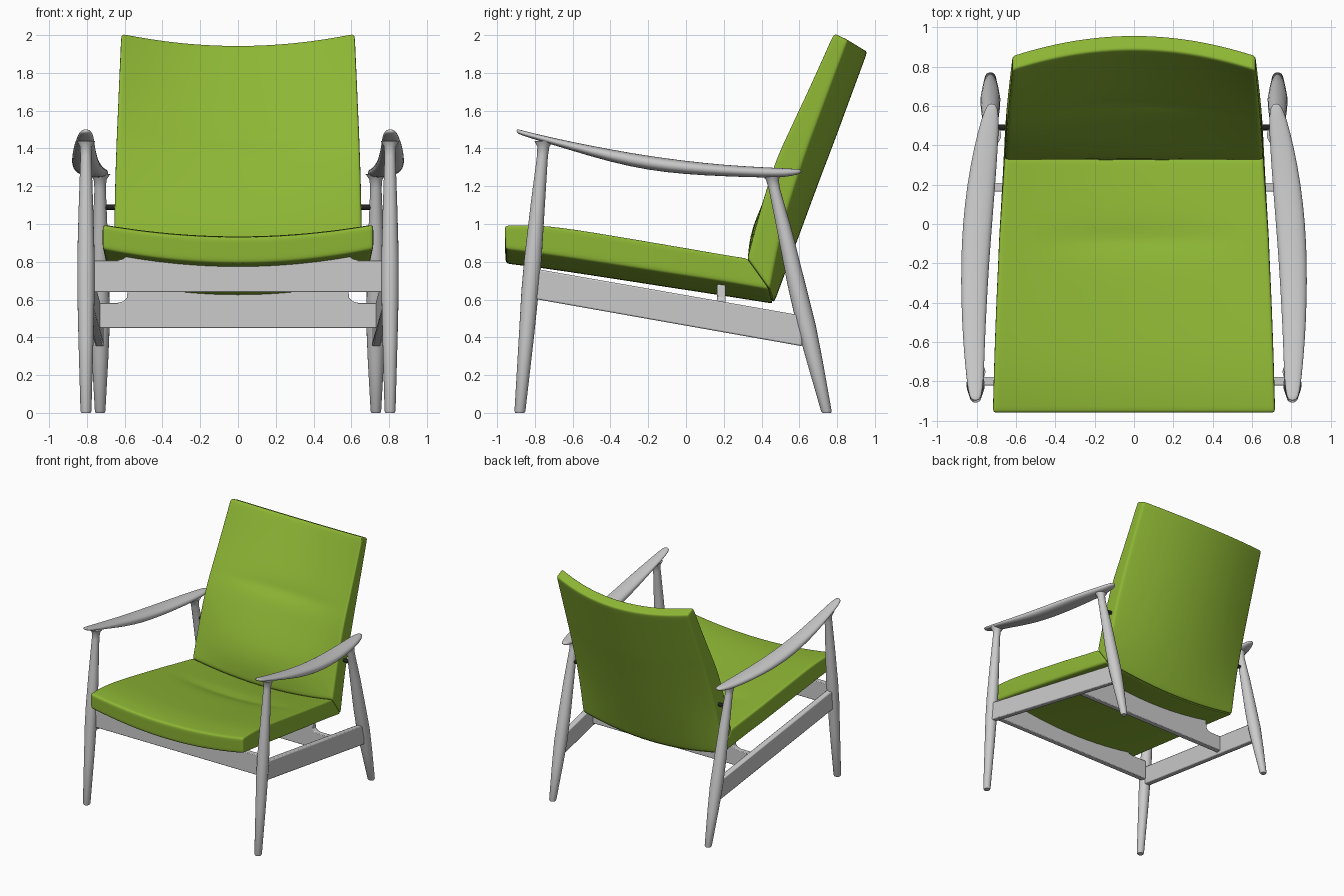
import bpy, bmesh, math
from mathutils import Vector

if "Cube" in bpy.data.objects:
    bpy.data.objects.remove(bpy.data.objects["Cube"])


def material(name, color):
    m = bpy.data.materials.new(name)
    m.diffuse_color = color
    m.use_nodes = True
    m.node_tree.nodes["Principled BSDF"].inputs["Base Color"].default_value = m.diffuse_color
    return m


GREEN = material("green_fabric", (0.27, 0.47, 0.035, 1))
BLACK = material("black_metal", (0.015, 0.015, 0.015, 1))


def finish(name, bm, mat=None, mirror=False, subsurf=0, bevel=0, angle=45):
    bmesh.ops.recalc_face_normals(bm, faces=bm.faces[:])
    me = bpy.data.meshes.new(name)
    bm.to_mesh(me)
    bm.free()
    ob = bpy.data.objects.new(name, me)
    bpy.context.collection.objects.link(ob)
    if mat:
        me.materials.append(mat)
    if mirror:
        ob.modifiers.new("mirror", 'MIRROR')
    if bevel:
        b = ob.modifiers.new("bevel", 'BEVEL')
        b.width, b.segments, b.limit_method = bevel, 2, 'ANGLE'
    if subsurf:
        s = ob.modifiers.new("subsurf", 'SUBSURF')
        s.levels = s.render_levels = subsurf
    bpy.ops.object.select_all(action='DESELECT')
    ob.select_set(True)
    bpy.context.view_layer.objects.active = ob
    if subsurf:
        for p in me.polygons:
            p.use_smooth = True
    else:
        bpy.ops.object.shade_smooth_by_angle(angle=math.radians(angle))
    return ob


def loft(name, rings, **kw):
    bm = bmesh.new()
    vs = [[bm.verts.new(p) for p in r] for r in rings]
    n = len(vs[0])
    for a, b in zip(vs, vs[1:]):
        for i in range(n):
            bm.faces.new((a[i], a[(i + 1) % n], b[(i + 1) % n], b[i]))
    bm.faces.new(vs[0])
    bm.faces.new(vs[-1])
    return finish(name, bm, **kw)


# Cushion: rows give (front edge, front centre, back edge, back centre) as y,z,
# then half width and depth of the stitched crease
def cushion(name, rows):
    def mix(a, b, t):
        return tuple(x + (y - x) * t for x, y in zip(a, b))
    rows = [rows[0], mix(rows[0], rows[1], .15)] + rows[1:-1] + \
           [mix(rows[-1], rows[-2], .08), rows[-1]]
    us = [-1, -.96, -.8, -.6, -.4, -.2, 0, .2, .4, .6, .8, .96, 1]
    ws = [0, .25, .75, 1]
    I, J, K = len(us) - 1, len(rows) - 1, len(ws) - 1
    bm = bmesh.new()
    cache = {}

    def vert(i, j, k):
        if (i, j, k) not in cache:
            r, u = rows[j], us[i]
            f = Vector(r[0:2]).lerp(Vector(r[2:4]), 1 - u * u)
            b = Vector(r[4:6]).lerp(Vector(r[6:8]), 1 - u * u)
            f += (b - f).normalized() * r[9] * max(0, 1 - (u / .75) ** 2)
            p = f.lerp(b, ws[k])
            cache[i, j, k] = bm.verts.new((u * r[8], p.x, p.y))
        return cache[i, j, k]

    def sheet(n, m, at):
        for a in range(n):
            for b in range(m):
                bm.faces.new((at(a, b), at(a + 1, b), at(a + 1, b + 1), at(a, b + 1)))
    for k in (0, K):
        sheet(I, J, lambda a, b: vert(a, b, k))
    for j in (0, J):
        sheet(I, K, lambda a, b: vert(a, j, b))
    for i in (0, I):
        sheet(J, K, lambda a, b: vert(i, a, b))
    return finish(name, bm, mat=GREEN, subsurf=2)


cushion("seat_cushion", [
    (-.96, .995, -.96, .93, -.955, .865, -.955, .79, .717, 0),
    (-.75, 1.0, -.75, .938, -.75, .84, -.75, .765, .712, 0),
    (-.40, .943, -.40, .885, -.40, .787, -.40, .712, .70, 0),
    (-.16, .902, -.16, .848, -.15, .748, -.15, .673, .688, -.004),
    (-.09, .89, -.09, .835, -.08, .737, -.08, .662, .686, .028),
    (.00, .875, .00, .82, .02, .722, .02, .647, .68, .004),
    (.14, .85, .14, .795, .20, .695, .20, .619, .67, 0),
    (.325, .82, .325, .76, .445, .652, .465, .577, .658, 0)])
cushion("back_cushion", [
    (.78, 2.012, .885, 1.947, .858, 1.975, .962, 1.912, .618, 0),
    (.655, 1.73, .745, 1.70, .765, 1.73, .88, 1.69, .63, 0),
    (.565, 1.54, .63, 1.51, .695, 1.54, .812, 1.505, .638, 0),
    (.538, 1.48, .598, 1.45, .672, 1.48, .79, 1.445, .641, .018),
    (.51, 1.42, .553, 1.39, .65, 1.42, .767, 1.385, .643, -.004),
    (.455, 1.29, .48, 1.25, .605, 1.29, .715, 1.25, .648, 0),
    (.38, 1.02, .335, .98, .51, 1.00, .61, .965, .655, 0),
    (.325, .82, .325, .76, .445, .652, .465, .577, .658, 0)])


# Tapered round legs: (y, z, radius) along the height
def leg(name, x, path):
    loft(name, [[(x + r * math.cos(t * math.tau / 20), y + r * math.sin(t * math.tau / 20), z)
                 for t in range(20)] for y, z, r in path], mirror=True)


leg("front_leg", .805, [(-.88, 0, .024), (-.879, .01, .029), (-.845, .4, .04), (-.825, .65, .046),
                        (-.81, .82, .046), (-.785, 1.1, .038), (-.76, 1.36, .029),
                        (-.755, 1.41, .032), (-.752, 1.44, .05)])
leg("rear_leg", .73, [(.745, 0, .023), (.743, .01, .028), (.68, .28, .043), (.635, .47, .051),
                      (.585, .68, .048), (.525, .95, .04), (.467, 1.19, .03),
                      (.457, 1.235, .034), (.452, 1.265, .055)])

# Armrests: (y, inner x, outer x, top z, bottom z)
arm = [(-.898, .79, .82, 1.502, 1.485), (-.88, .775, .838, 1.500, 1.472),
       (-.80, .763, .851, 1.478, 1.447), (-.60, .757, .870, 1.434, 1.387),
       (-.40, .747, .879, 1.395, 1.327), (-.20, .735, .881, 1.361, 1.284),
       (.0, .72, .872, 1.334, 1.262), (.20, .704, .850, 1.313, 1.252),
       (.40, .69, .812, 1.301, 1.245), (.53, .685, .778, 1.295, 1.247),
       (.595, .693, .752, 1.291, 1.262), (.612, .71, .735, 1.286, 1.272)]


def power(v, e):
    return math.copysign(abs(v) ** e, v)


loft("armrest", [[((a + b) / 2 + (b - a) / 2 * power(math.cos(t * math.tau / 16), .85),
                   y, (c + d) / 2 + (c - d) / 2 * power(math.sin(t * math.tau / 16), .85))
                  for t in range(16)] for y, a, b, c, d in arm], mirror=True, subsurf=1)

# Sloping side rails
loft("side_rail", [[(x - .024, y, zb), (x + .024, y, zb), (x + .024, y, zt), (x - .024, y, zt)]
                   for x, y, zb, zt in [(.803, -.81, .605, .765), (.732, .615, .353, .515)]],
     mirror=True, bevel=.008)


# Cross rails with raised, hollowed middle that carries the seat
def cross_rail(name, y, X, zb, zt, ear, mid):
    half = [(X, zb), (X, zt), (.635, zt), (.605, zt + .008), (.588, zt + .025), (.582, ear - .004)]
    half += [(x, mid + (ear - mid) * (x / .57) ** 2) for x in (.57, .45, .33, .21, .1)]
    pts = half + [(0, mid)] + [(-x, z) for x, z in reversed(half)]
    loft(name, [[(x, y + d, z) for x, z in pts] for d in (-.022, .022)], bevel=.005, angle=35)


cross_rail("front_cross_rail", -.80, .775, .64, .808, .845, .79)
cross_rail("rear_cross_rail", .187, .74, .45, .583, .682, .635)

# Small pins joining the back to the rear legs
loft("back_pin", [[(x, .49 + .015 * math.cos(t * math.tau / 12), 1.088 + .015 * math.sin(t * math.tau / 12))
                   for t in range(12)] for x in (.60, .715)], mat=BLACK, mirror=True)
